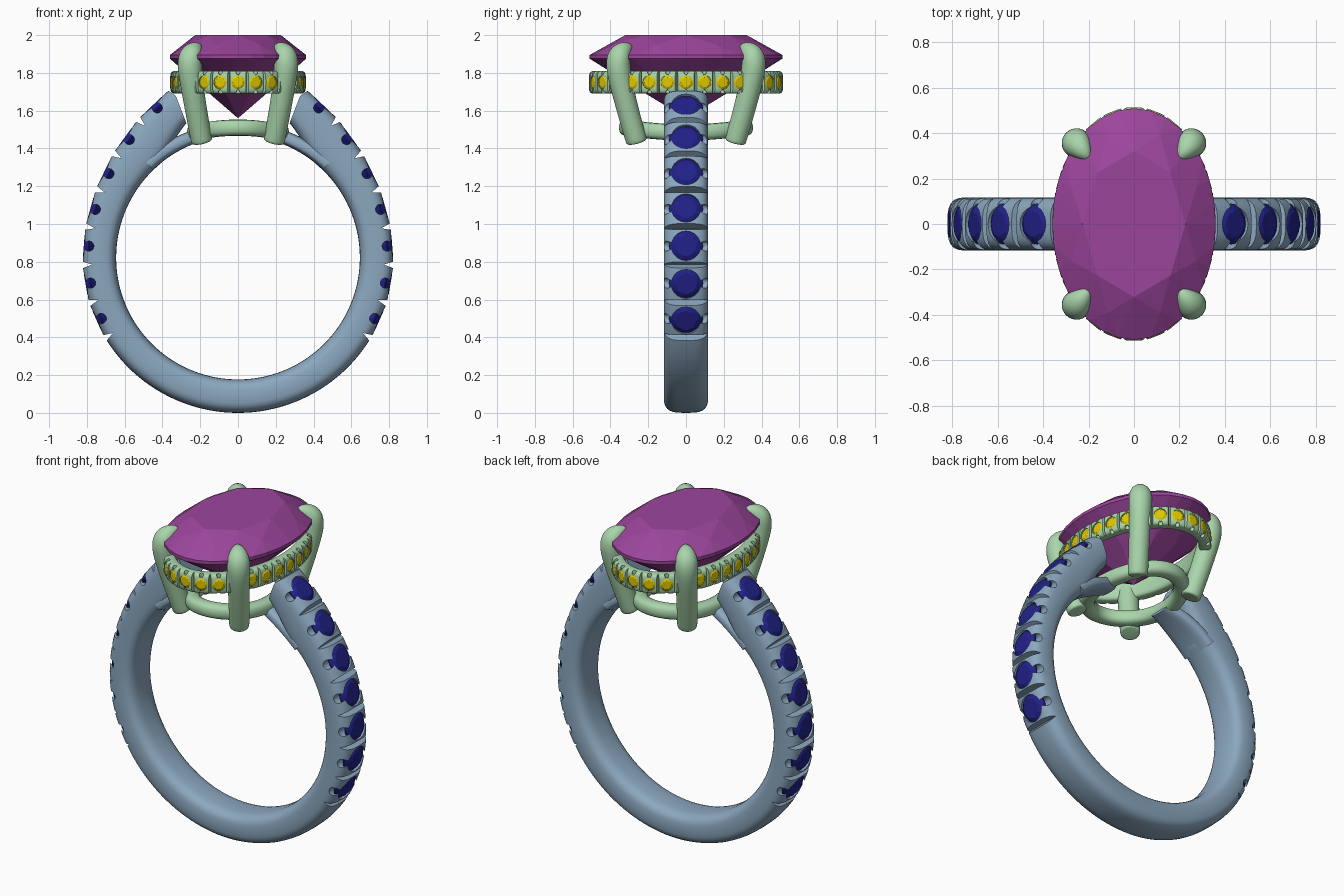
import bpy, bmesh, math
from mathutils import Vector, Matrix

if "Cube" in bpy.data.objects:
    bpy.data.objects.remove(bpy.data.objects["Cube"])

CZ = 0.822                      # centre height of the finger hole
METAL = (0.26, 0.39, 0.52, 1)
GREEN = (0.40, 0.67, 0.41, 1)
PURPLE = (0.33, 0.06, 0.33, 1)
BLUE = (0.015, 0.015, 0.25, 1)
YELLOW = (0.75, 0.58, 0.0, 1)
mats = {}


def finish(name, bm, color=None, smooth=None):
    bmesh.ops.recalc_face_normals(bm, faces=bm.faces)
    me = bpy.data.meshes.new(name)
    bm.to_mesh(me)
    bm.free()
    ob = bpy.data.objects.new(name, me)
    bpy.context.collection.objects.link(ob)
    if color:
        if color not in mats:
            mats[color] = bpy.data.materials.new(name + "_color")
            mats[color].diffuse_color = color
        me.materials.append(mats[color])
    if smooth:
        shade(ob, smooth)
    return ob


def shade(ob, angle):
    bpy.ops.object.select_all(action='DESELECT')
    ob.select_set(True)
    bpy.context.view_layer.objects.active = ob
    bpy.ops.object.shade_smooth_by_angle(angle=math.radians(angle))


def sweep(rings, closed=False):
    bm = bmesh.new()
    vs = [[bm.verts.new(p) for p in r] for r in rings]
    n = len(vs[0])
    for i in range(len(vs) if closed else len(vs) - 1):
        a, b = vs[i], vs[(i + 1) % len(vs)]
        for j in range(n):
            k = (j + 1) % n
            bm.faces.new((a[j], a[k], b[k], b[j]))
    if not closed:
        bm.faces.new(vs[0])
        bm.faces.new(vs[-1])
    return bm


def section(c, u, v, ru, rv, power, n=24):
    """Rounded-box cross-section around c in the plane of u and v."""
    pts = []
    for i in range(n):
        a = 2 * math.pi * i / n
        f = [math.copysign(abs(w) ** (2 / power), w) for w in (math.cos(a), math.sin(a))]
        pts.append(c + u * ru * f[0] + v * rv * f[1])
    return pts


def add_gem(bm, mat, crown, pav, girdle=16, edge=0.03):
    """Brilliant cut of unit radius: convex hull of its facet corners."""
    layers = [(0.63, crown, 8, 0), (0.83, crown * 0.56, 8, 0.5), (1, edge, girdle, 0),
              (1, -edge, girdle, 0), (0.52, -pav * 0.54, 8, 0.5)]
    vs = [bm.verts.new(mat @ Vector((0, 0, -pav)))]
    for r, z, n, off in layers:
        for i in range(n):
            a = 2 * math.pi * (i + off) / n
            vs.append(bm.verts.new(mat @ Vector((r * math.cos(a), r * math.sin(a), z))))
    bmesh.ops.convex_hull(bm, input=vs)


def frame(p, x, y, z):
    return Matrix.Translation(p) @ Matrix((x, y, z)).transposed().to_4x4()


def pave(target, name, color, seats, gaps, s):
    """Cut seats, side holes and gaps into target, then set the small stones."""
    cut = [bmesh.new() for _ in range(3)]
    stones = bmesh.new()
    for p, n, t, ax in seats:
        bmesh.ops.create_cone(cut[0], cap_ends=True, segments=20, radius1=0.078 * s, radius2=0.078 * s,
                              depth=0.09 * s, matrix=frame(p + n * 0.01 * s, t, ax, n))
        bmesh.ops.create_cone(cut[1], cap_ends=True, segments=14, radius1=0.027 * s, radius2=0.027 * s,
                              depth=0.3 * s, matrix=frame(p - n * 0.03 * s, n, t, ax))
        add_gem(stones, frame(p - n * 0.03 * s, t, ax, n) @ Matrix.Scale(0.09 * s, 4), 0.3, 0.8)
    for p, n, t, ax in gaps:
        ends = []
        for side in (-0.16, 0.16):
            o = p + ax * side * s
            ends.append([cut[2].verts.new(q) for q in (
                o - n * 0.05 * s, o + n * 0.04 * s + t * 0.03 * s, o + n * 0.04 * s - t * 0.03 * s)])
        a, b = ends
        cut[2].faces.new(a)
        cut[2].faces.new(b)
        for j in range(3):
            k = (j + 1) % 3
            cut[2].faces.new((a[j], a[k], b[k], b[j]))
    cutters = [finish(name + "_cutter", c) for c in cut]
    for c in cutters:
        c.hide_render = True
        m = target.modifiers.new("cut", 'BOOLEAN')
        m.operation, m.solver, m.object = 'DIFFERENCE', 'EXACT', c
    dg = bpy.context.evaluated_depsgraph_get()
    me = bpy.data.meshes.new_from_object(target.evaluated_get(dg))
    target.modifiers.clear()
    target.data = me
    for c in cutters:
        bpy.data.objects.remove(c)
    shade(target, 35)
    finish(name, stones, color)


# Shank: polar profile around the finger hole, angle measured from the bottom
Y, Z = Vector((0, 1, 0)), Vector((0, 0, 1))


def radial(deg):
    a = math.radians(deg)
    return Vector((math.sin(a), 0, -math.cos(a)))


def r_out(d):
    return 0.822 + 0.138 * (max(0, abs(d) - 95) / 63) ** 2.2


def r_in(d):
    return 0.645 + 0.11 * (max(0, abs(d) - 141) / 17) ** 1.2


def slab(deg, r0, r1, half):
    u = radial(deg)
    return section(Vector((0, 0, CZ)) + u * (r0 + r1) / 2, Y, u, half, (r1 - r0) / 2, 3.2, 28)


N = 120
angles = [-159 + 318 * i / N for i in range(N + 1)]
shank = finish("shank", sweep([slab(d, r_in(d), r_out(d), 0.117) for d in angles]), METAL)


def shank_frame(d):
    at = lambda q: Vector((0, 0, CZ)) + radial(q) * r_out(q)
    t = (at(d + 0.5) - at(d - 0.5)).normalized()
    return at(d), Y.cross(t) * (1 if Y.cross(t).dot(radial(d)) > 0 else -1), t, Y


seat_d = [s * (66 + 14.2 * i) for s in (-1, 1) for i in range(7)]
gap_d = [s * (58.9 + 14.2 * i) for s in (-1, 1) for i in range(8)]
pave(shank, "shank_stones", BLUE, [shank_frame(d) for d in seat_d], [shank_frame(d) for d in gap_d], 1)

# Lower arch branches running from the shank to the basket rail
for side, label in ((-1, "left"), (1, "right")):
    rings = []
    for i in range(13):
        f = i / 12
        rings.append(slab(side * (136 + 28 * f), 0.646, 0.725 - 0.01 * f, 0.113 - 0.045 * f * f))
    finish(label + "_arch", sweep(rings), METAL, 40)

# Halo band: ellipse with evenly spaced stones facing outward
RX, RY, HZ = 0.36, 0.515, 1.75


def oval(a, rx, ry, z):
    p = Vector((rx * math.cos(a), ry * math.sin(a), z))
    n = Vector((math.cos(a) / rx, math.sin(a) / ry, 0)).normalized()
    return p, n, Z.cross(n), Z


steps = [2 * math.pi * i / 96 for i in range(96)]
rings = []
for a in steps:
    p, n, t, ax = oval(a, RX, RY, HZ)
    rings.append(section(p - n * 0.036, n, Z, 0.036, 0.06, 4))
halo = finish("halo", sweep(rings, True), GREEN)

fine = [oval(2 * math.pi * i / 2000, RX, RY, HZ)[0] for i in range(2001)]
lengths = [0]
for p, q in zip(fine, fine[1:]):
    lengths.append(lengths[-1] + (q - p).length)


def at_arc(f):
    goal = lengths[-1] * f
    i = min(range(2001), key=lambda k: abs(lengths[k] - goal))
    return oval(2 * math.pi * i / 2000, RX, RY, HZ)


def clear(fr, gap):
    return (Vector((abs(fr[0].x), abs(fr[0].y))) - Vector((0.25, 0.36))).length > gap


seats = [fr for fr in (at_arc(i / 28) for i in range(28)) if clear(fr, 0.08)]
gaps = [fr for fr in (at_arc((i + 0.5) / 28) for i in range(28)) if clear(fr, 0.03)]
pave(halo, "halo_stones", YELLOW, seats, gaps, 0.46)

# Basket rail, gently curved to follow the finger
rings = []
for a in steps:
    p, n, t, ax = oval(a, 0.225, 0.31, 1.51)
    p.z -= 0.025 * (p.x / 0.225) ** 2
    rings.append(section(p, n, Z, 0.045, 0.043, 2.6, 16))
finish("basket_rail", sweep(rings, True), GREEN, 60)

# Claw prongs: one modelled, mirrored to all four corners
path = [(.19, .26, 1.432, .058), (.192, .262, 1.44, .059), (.222, .308, 1.6, .06), (.248, .348, 1.76, .064),
        (.257, .362, 1.85, .069), (.25, .353, 1.9, .066), (.224, .32, 1.932, .044), (.195, .287, 1.938, .014)]
pts = [Vector(p[:3]) for p in path]
rings = []
for i, p in enumerate(pts):
    t = (pts[min(i + 1, len(pts) - 1)] - pts[max(i - 1, 0)]).normalized()
    u = Vector((-0.8, 0.6, 0))
    u = (u - t * u.dot(t)).normalized()
    rings.append(section(p, u, t.cross(u), path[i][3], path[i][3], 2, 12))
prongs = finish("prongs", sweep(rings), GREEN, 60)
mir = prongs.modifiers.new("mirror", 'MIRROR')
mir.use_axis = (True, True, False)
sub = prongs.modifiers.new("round", 'SUBSURF')
sub.levels = sub.render_levels = 2

# Large oval centre stone
bm = bmesh.new()
add_gem(bm, Matrix.Translation((0, 0, 1.885)) @ Matrix.Diagonal((0.36, 0.51, 1, 1)), 0.115, 0.325, 32, 0.01)
finish("centre_stone", bm, PURPLE)

for m in bpy.data.materials:
    if m.users and not m.is_grease_pencil:
        m.use_nodes = True
        m.node_tree.nodes["Principled BSDF"].inputs["Base Color"].default_value = m.diffuse_color
